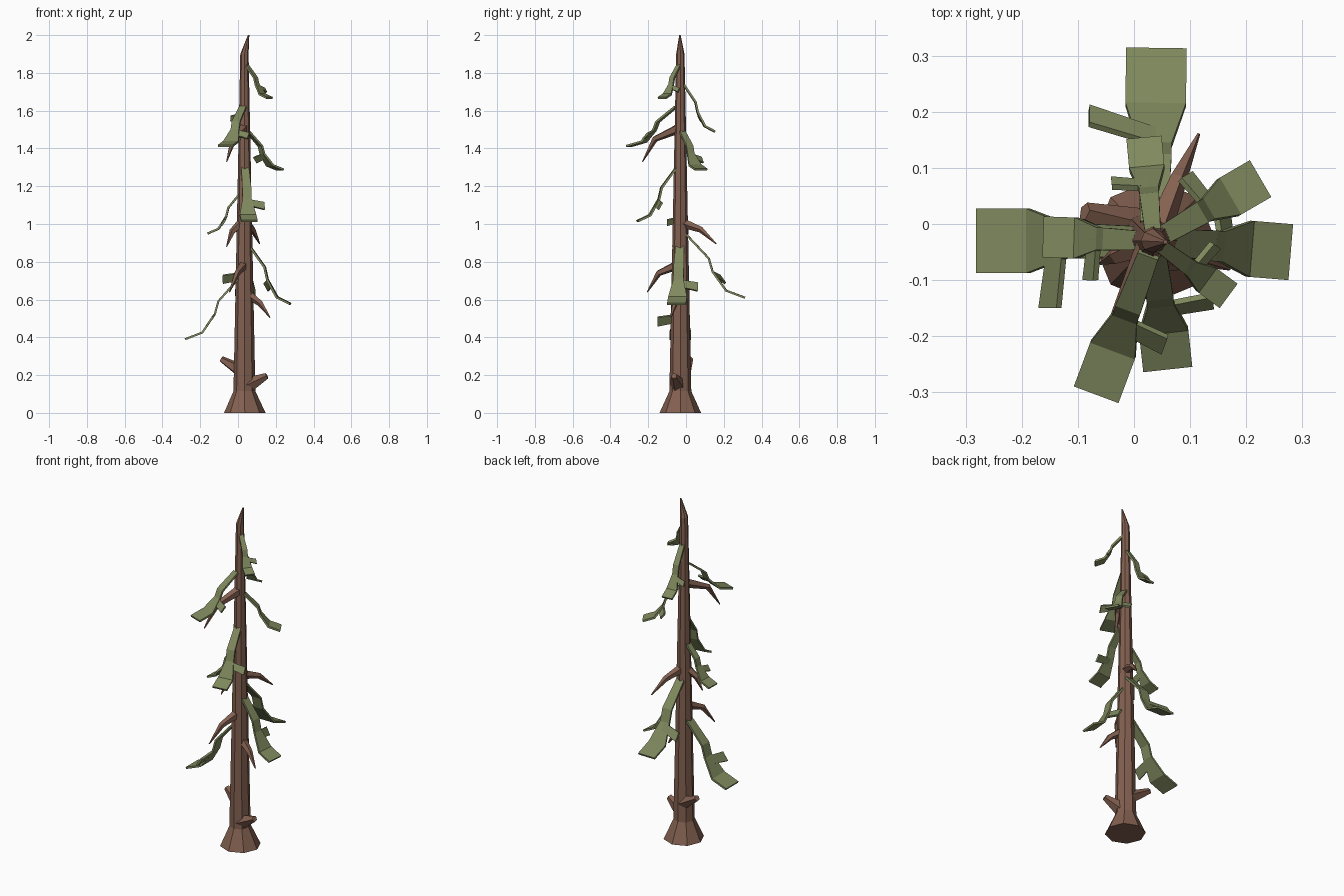
import bpy, bmesh, math
from mathutils import Vector

if "Cube" in bpy.data.objects:
    bpy.data.objects.remove(bpy.data.objects["Cube"])

AXIS = Vector((0.035, -0.03, 0))


def material(name, rgb):
    m = bpy.data.materials.new(name)
    m.diffuse_color = (*rgb, 1)
    m.use_nodes = True
    m.node_tree.nodes["Principled BSDF"].inputs["Base Color"].default_value = m.diffuse_color
    return m


bark = material("bark brown", (0.225, 0.117, 0.080))
needle = material("needle green", (0.215, 0.250, 0.112))


def loft(bm, rings):
    """Skin a list of point rings and cap both ends."""
    vs = [[bm.verts.new(p) for p in ring] for ring in rings]
    n = len(vs[0])
    for a, b in zip(vs, vs[1:]):
        for i in range(n):
            j = (i + 1) % n
            bm.faces.new((a[i], a[j], b[j], b[i]))
    bm.faces.new(vs[0][::-1])
    bm.faces.new(vs[-1])


def finish(bm, name, mat):
    bmesh.ops.recalc_face_normals(bm, faces=bm.faces)
    me = bpy.data.meshes.new(name)
    bm.to_mesh(me)
    bm.free()
    me.materials.append(mat)
    bpy.context.collection.objects.link(bpy.data.objects.new(name, me))


def tangents(pts):
    last = len(pts) - 1
    return [((pts[min(i + 1, last)] - pts[i]).normalized()
             + (pts[i] - pts[max(i - 1, 0)]).normalized()).normalized()
            for i in range(len(pts))]


def slab(bm, pts, side, widths, thick=0.011):
    """Thin ribbon along pts, width measured along side."""
    rings = []
    for p, t, w in zip(pts, tangents(pts), widths):
        s = side * w / 2
        n = t.cross(side).normalized() * thick / 2
        rings.append([p - s - n, p + s - n, p + s + n, p - s + n])
    loft(bm, rings)


def tube(name, pts, radii, sides=5):
    bm = bmesh.new()
    rings = []
    for p, t, r in zip(pts, tangents(pts), radii):
        u = t.cross(Vector((0, 0, 1))).normalized()
        v = u.cross(t)
        rings.append([p + r * (u * math.cos(a) + v * math.sin(a))
                      for a in (2 * math.pi * k / sides for k in range(sides))])
    loft(bm, rings)
    finish(bm, name, bark)


# Trunk: flared foot, long taper, slanted broken tip
bm = bmesh.new()
rings = []
for x, y, z, r in [(0.036, -0.03, 0, 0.11), (0.034, -0.03, 0.115, 0.058),
                   (0.034, -0.03, 1.9, 0.022), (0.056, -0.032, 2.0, 0.004)]:
    rings.append([Vector((x + r * math.cos(k * math.pi / 4),
                          y + r * math.sin(k * math.pi / 4), z)) for k in range(8)])
loft(bm, rings)
finish(bm, "trunk", bark)

# Bare bent branches: start height, middle point, tip point
branches = [
    (1.51, (-0.025, -0.165, 1.45), (-0.06, -0.23, 1.33)),
    (1.01, (0.078, 0.08, 0.97), (0.115, 0.16, 0.895)),
    (1.02, (-0.030, -0.055, 0.96), (-0.06, -0.07, 0.88)),
    (0.79, (-0.005, -0.145, 0.74), (-0.045, -0.205, 0.64)),
    (0.64, (0.118, -0.06, 0.58), (0.17, -0.08, 0.505)),
]
for i, (z, mid, tip) in enumerate(branches):
    tube(f"bare_branch_{i + 1}", [AXIS + Vector((0, 0, z)), Vector(mid), Vector(tip)],
         (0.028, 0.017, 0.003))

# Short cut stubs near the foot
tube("stub_right", [Vector((0.05, -0.04, 0.145)), Vector((0.153, -0.063, 0.196))], (0.045, 0.017))
tube("stub_left", [Vector((0.02, -0.01, 0.22)), Vector((-0.088, 0.022, 0.285))], (0.038, 0.017))

# Drooping needle boughs: start height, tip point, tip width, side sprig end
boughs = [
    (1.84, (0.167, -0.127, 1.667), 0.054, (0.145, -0.038)),
    (1.74, (0.018, 0.152, 1.49), 0.063, (-0.04, 0.073)),
    (1.62, (-0.067, -0.303, 1.413), 0.085, (0.055, -0.215)),
    (1.49, (0.224, 0.080, 1.288), 0.076, (0.092, 0.085)),
    (1.30, (0.060, -0.257, 1.015), 0.088, (0.140, -0.137)),
    (1.17, (-0.160, -0.023, 0.95), 0.073, (-0.078, -0.100)),
    (0.945, (0.040, 0.312, 0.61), 0.108, (-0.080, 0.193)),
    (0.89, (0.277, -0.050, 0.577), 0.10, (0.150, 0.062)),
    (0.715, (-0.280, -0.030, 0.39), 0.115, (-0.150, -0.150)),
]
for i, (z0, tip, w, sprig) in enumerate(boughs):
    tip = Vector(tip)
    out = tip - AXIS
    out.z = 0
    pts = [AXIS + out * f + Vector((0, 0, z0 + (tip.z - z0) * d))
           for f, d in ((0.09, 0), (0.44, 0.38), (0.50, 0.59), (0.71, 0.89), (1, 1))]
    side = Vector((-out.y, out.x, 0)).normalized()
    bm = bmesh.new()
    slab(bm, pts, side, [w * k for k in (0.45, 0.55, 0.55, 1, 1)])
    # Side sprig lies in the plane of the bough
    root = pts[2].lerp(pts[3], 0.2)
    end = Vector((*sprig, root.z - 0.02))
    along = (pts[3] - pts[2]).normalized()
    slab(bm, [root, end], along, [w * 0.42, w * 0.5])
    finish(bm, f"needle_bough_{i + 1}", needle)
